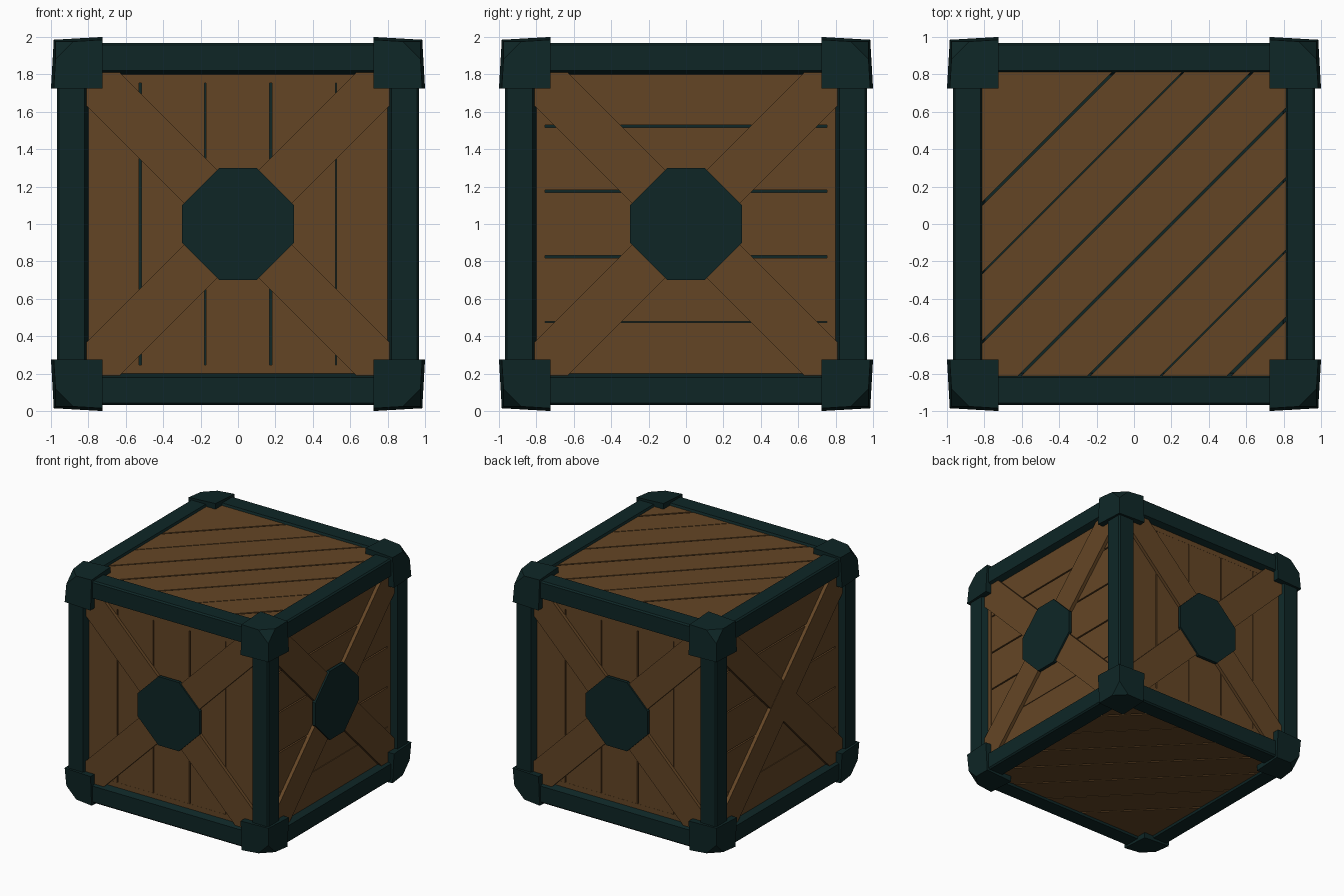
import bpy, bmesh
from math import radians, cos, sin, sqrt
from mathutils import Matrix, Vector

if "Cube" in bpy.data.objects:
    bpy.data.objects.remove(bpy.data.objects["Cube"])


def material(name, rgb):
    m = bpy.data.materials.new(name)
    m.use_nodes = True
    m.diffuse_color = (*rgb, 1)
    bsdf = m.node_tree.nodes["Principled BSDF"]
    bsdf.inputs["Base Color"].default_value = (*rgb, 1)
    bsdf.inputs["Roughness"].default_value = 0.8
    return m


WOOD = material("brown wood", (0.127, 0.06, 0.0185))
METAL = material("dark teal metal", (0.0044, 0.0194, 0.0194))
CENTRE = Matrix.Translation((0, 0, 1))


def finish(name, bm, mat, matrix=CENTRE):
    bm.transform(matrix)
    bmesh.ops.recalc_face_normals(bm, faces=bm.faces)
    mesh = bpy.data.meshes.new(name)
    bm.to_mesh(mesh)
    bm.free()
    mesh.materials.append(mat)
    ob = bpy.data.objects.new(name, mesh)
    bpy.context.collection.objects.link(ob)
    return ob


def extrude_outline(bm, points, low, high):
    """Prism from a 2D outline, between two heights along z."""
    face = bm.faces.new([bm.verts.new((x, y, low)) for x, y in points])
    top = bmesh.ops.extrude_face_region(bm, geom=[face])["geom"]
    verts = [v for v in top if isinstance(v, bmesh.types.BMVert)]
    bmesh.ops.translate(bm, verts=verts, vec=(0, 0, high - low))


def board(name, frame, angle, start, end, half, low, high):
    """Straight board across a square panel, trimmed to the panel edges."""
    bm = bmesh.new()
    square = [(-half, -half), (half, -half), (half, half), (-half, half)]
    extrude_outline(bm, square, low, high)
    n = Vector((cos(radians(angle)), sin(radians(angle)), 0))
    for co, no in ((n * start, -n), (n * end, n)):
        cut = bmesh.ops.bisect_plane(bm, geom=bm.verts[:] + bm.edges[:] + bm.faces[:],
                                     plane_co=co, plane_no=no, clear_outer=True)
        edges = [e for e in cut["geom_cut"] if isinstance(e, bmesh.types.BMEdge)]
        if edges:
            bmesh.ops.holes_fill(bm, edges=edges)
    finish(name, bm, WOOD, frame)


def planks(name, frame, angle, seams, widths, limit, half, low, high):
    """Row of boards separated by narrow open seams."""
    starts = [-limit] + [s + w / 2 for s, w in zip(seams, widths)]
    ends = [s - w / 2 for s, w in zip(seams, widths)] + [limit]
    for i, (a, b) in enumerate(zip(starts, ends)):
        board(f"{name}_plank_{i + 1}", frame, angle, a, b, half, low, high)


# Dark core seen through the seams
core = bmesh.new()
bmesh.ops.create_cube(core, size=1.78)
finish("inner_core", core, METAL)

# Four sides: planks, end battens, crossed braces and a centre plate
sides = {"front": 0, "right_hand": 90, "back": 180, "left_hand": 270}
octagon = [(0.3, 0.1), (0.1, 0.3), (-0.1, 0.3), (-0.3, 0.1),
           (-0.3, -0.1), (-0.1, -0.3), (0.1, -0.3), (0.3, -0.1)]
for side, turn in sides.items():
    frame = CENTRE @ Matrix.Rotation(radians(turn), 4, "Z") @ Matrix.Rotation(radians(90), 4, "X")
    upright = turn % 180 == 0
    angle = 0 if upright else 90
    widths = (0.012, 0.007, 0.012, 0.005) if upright else (0.005, 0.012, 0.012, 0.012)
    planks(side, frame, angle, (-0.523, -0.175, 0.175, 0.523), widths, 0.82, 0.82, 0.885, 0.915)
    for a, b in ((-0.82, -0.755), (0.755, 0.82)):
        board(f"{side}_end_batten", frame, 90 - angle, a, b, 0.82, 0.885, 0.916)
    board(f"{side}_brace_rising", frame, 135, -0.125, 0.125, 0.84, 0.9, 0.945)
    board(f"{side}_brace_falling", frame, 45, -0.125, 0.125, 0.84, 0.9, 0.943)
    if side != "left_hand":
        plate = bmesh.new()
        extrude_outline(plate, octagon, 0.93, 0.958)
        finish(f"{side}_centre_plate", plate, METAL, frame)

# Lid and base: diagonal planks
for name, flip in (("lid", 0), ("base", 180)):
    frame = CENTRE @ Matrix.Rotation(radians(flip), 4, "X")
    seams = [d / sqrt(2) for d in (-1.32, -0.955, -0.57, -0.2, 0.18, 0.55, 0.92)]
    widths = (0.016, 0.007, 0.012, 0.014, 0.012, 0.008, 0.014)
    planks(name, frame, 135, seams, widths, 1.2, 0.83, 0.885, 0.95)

# Twelve frame beams with sloped inner edges
profile = [(0.969, 0.957), (0.957, 0.969), (0.82, 0.969), (0.797, 0.91),
           (0.797, 0.797), (0.91, 0.797), (0.969, 0.82)]
directions = {"post": Matrix.Identity(4),
              "side_rail": Matrix.Rotation(radians(90), 4, "X"),
              "cross_rail": Matrix.Rotation(radians(90), 4, "Y")}
for name, turn in directions.items():
    for k in range(4):
        beam = bmesh.new()
        extrude_outline(beam, profile, -0.9, 0.9)
        finish(f"{name}_{k + 1}", beam, METAL,
               CENTRE @ turn @ Matrix.Rotation(radians(90 * k), 4, "Z"))

# Eight flared corner caps with the outermost point cut off
INNER = 0.725
for sx in (-1, 1):
    for sy in (-1, 1):
        for sz in (-1, 1):
            cap = bmesh.new()
            bmesh.ops.create_cube(cap, size=2)
            tip = None
            for v in cap.verts:
                outer = sum(c > 0 for c in v.co)
                reach = 1.015 - 0.015 * outer
                if outer == 3:
                    tip = v
                v.co = [s * (reach if c > 0 else INNER) for c, s in zip(v.co, (sx, sy, sz))]
            bmesh.ops.bevel(cap, geom=[tip], offset=0.09, segments=1, affect="VERTICES")
            finish("corner_cap", cap, METAL)
